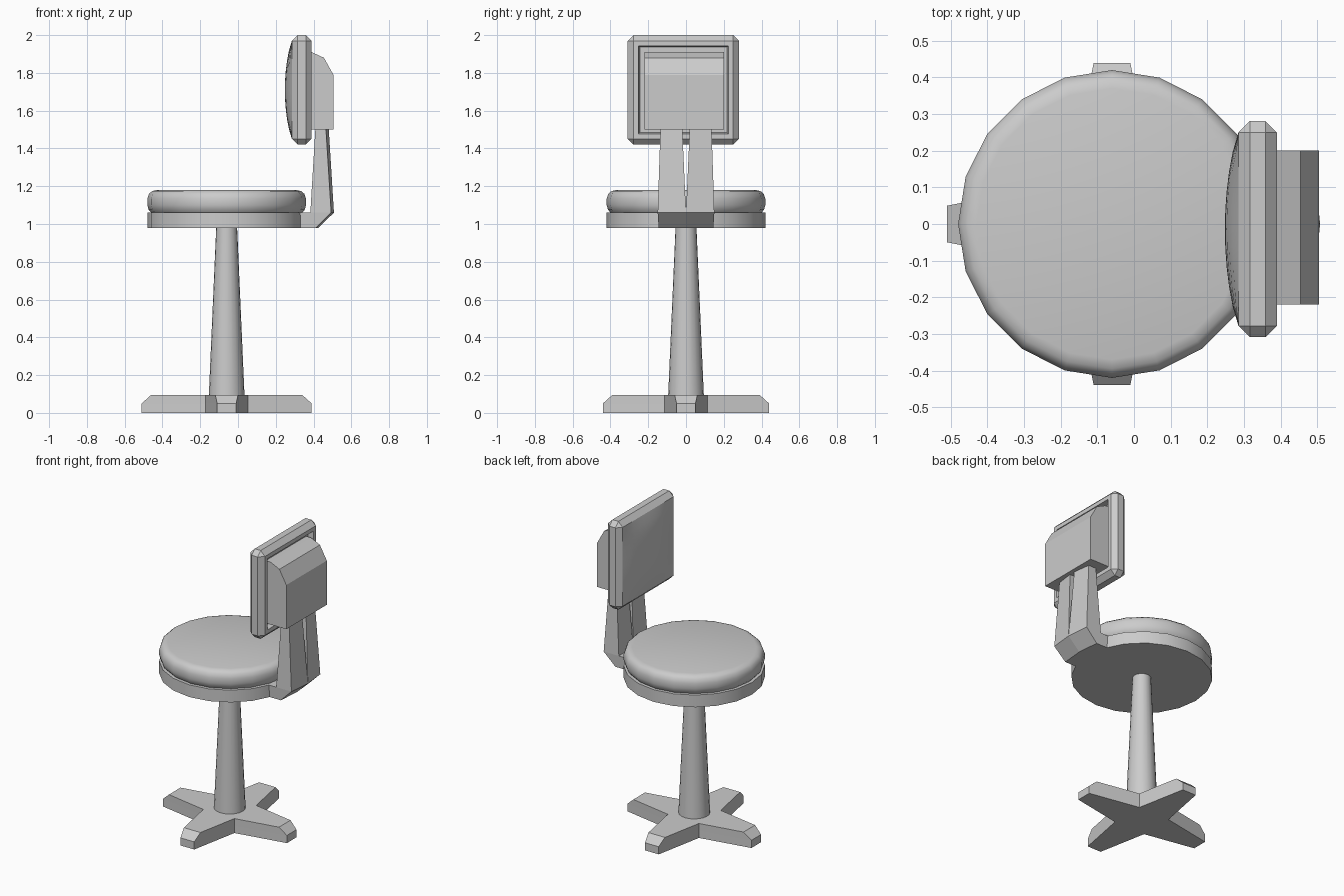
import bpy, bmesh, math

if "Cube" in bpy.data.objects:
    bpy.data.objects.remove(bpy.data.objects["Cube"])

CX = -0.06  # seat, stem and base share this axis


def finish(name, bm, smooth=None):
    bmesh.ops.recalc_face_normals(bm, faces=bm.faces)
    me = bpy.data.meshes.new(name)
    bm.to_mesh(me)
    bm.free()
    ob = bpy.data.objects.new(name, me)
    bpy.context.collection.objects.link(ob)
    if smooth:
        bpy.ops.object.select_all(action='DESELECT')
        bpy.context.view_layer.objects.active = ob
        ob.select_set(True)
        bpy.ops.object.shade_smooth_by_angle(angle=math.radians(smooth))
    return ob


def loft(name, rings, smooth=None):
    """Skin a stack of equal-length point loops and cap both ends."""
    bm = bmesh.new()
    loops = [[bm.verts.new(p) for p in r] for r in rings]
    n = len(loops[0])
    for a, b in zip(loops, loops[1:]):
        for i in range(n):
            j = (i + 1) % n
            bm.faces.new((a[i], a[j], b[j], b[i]))
    bm.faces.new(loops[0])
    bm.faces.new(loops[-1])
    return finish(name, bm, smooth)


def lathe(name, profile, sides=20, smooth=40):
    step = math.tau / sides
    return loft(name, [[(CX + r * math.cos(i * step), r * math.sin(i * step), z)
                        for i in range(sides)] for r, z in profile], smooth)


# Round seat and stem
lathe("seat_plate", [(0.42, 0.98), (0.42, 1.06)])
lathe("seat_cushion", [(0.395, 1.055), (0.413, 1.075), (0.42, 1.1), (0.42, 1.135),
                       (0.411, 1.16), (0.395, 1.174), (0.37, 1.18)])
lathe("stem", [(0.095, 0.08), (0.055, 0.99)])

# Four-armed base: each arm tapers and its tip is chamfered on top
bm = bmesh.new()


def star(length, half, z):
    pts = []
    for k in range(4):
        c, s = round(math.cos(k * math.pi / 2)), round(math.sin(k * math.pi / 2))
        ln = length + (0.01 if k % 2 == 0 else 0)
        for x, y in ((ln, -half), (ln, half), (0.113, 0.113)):
            pts.append((CX + x * c - y * s, x * s + y * c, z))
    return pts


bm.free()
loft("base_cross", [star(0.44, 0.05, 0), star(0.44, 0.05, 0.05), star(0.39, 0.06, 0.095)])

# Bracket foot and the pair of uprights, split by a narrow V slot
loft("bracket_foot", [
    [(0.28, -0.145, 0.98), (0.412, -0.145, 0.98), (0.425, 0, 0.98), (0.412, 0.145, 0.98), (0.28, 0.145, 0.98)],
    [(0.28, -0.15, 1.06), (0.493, -0.15, 1.06), (0.508, 0, 1.06), (0.493, 0.15, 1.06), (0.28, 0.15, 1.06)]])
for side, s in (("left", 1), ("right", -1)):
    loft(side + "_upright", [
        [(0.383, s * 0.15, 1.06), (0.493, s * 0.15, 1.06), (0.508, 0, 1.06), (0.383, 0, 1.06)],
        [(0.41, s * 0.135, 1.51), (0.465, s * 0.135, 1.51), (0.48, s * 0.02, 1.51), (0.41, s * 0.02, 1.51)]])

# Housing behind the backrest
housing = [(0.35, 1.5), (0.505, 1.5), (0.505, 1.79), (0.455, 1.88), (0.39, 1.91), (0.35, 1.91)]
loft("back_housing", [[(x, y, z) for x, z in housing] for y in (-0.22, 0.2)])

# Backrest frame: chamfered slab, recessed at the rear, open under the pad
YC, ZC = -0.014, 1.71
bm = bmesh.new()
bmesh.ops.create_cube(bm, size=1)
for v in bm.verts:
    v.co = (0.3375 + v.co.x * 0.105, YC + v.co.y * 0.59, ZC + v.co.z * 0.58)
bmesh.ops.bevel(bm, geom=bm.edges[:], offset=0.031, segments=1, affect='EDGES')
bm.normal_update()
rear = max(bm.faces, key=lambda f: f.normal.x)
front = min(bm.faces, key=lambda f: f.normal.x)
bmesh.ops.inset_region(bm, faces=[rear], thickness=0.037)
bmesh.ops.inset_region(bm, faces=[rear], thickness=0.01, depth=-0.035)
bmesh.ops.delete(bm, geom=[front], context='FACES_ONLY')
finish("backrest_frame", bm)

# Backrest pad: shallow dome
bm = bmesh.new()
bmesh.ops.create_grid(bm, x_segments=10, y_segments=10, size=1)
for v in bm.verts:
    u, w = v.co.x, v.co.y
    bulge = 0.037 * (1 - u * u) ** 0.85 * (1 - w * w) ** 0.85
    v.co = (0.285 - bulge, YC + u * 0.264, ZC + w * 0.259)
pad = finish("backrest_pad", bm, 60)
if pad.data.polygons[0].normal.x > 0:
    pad.data.flip_normals()
